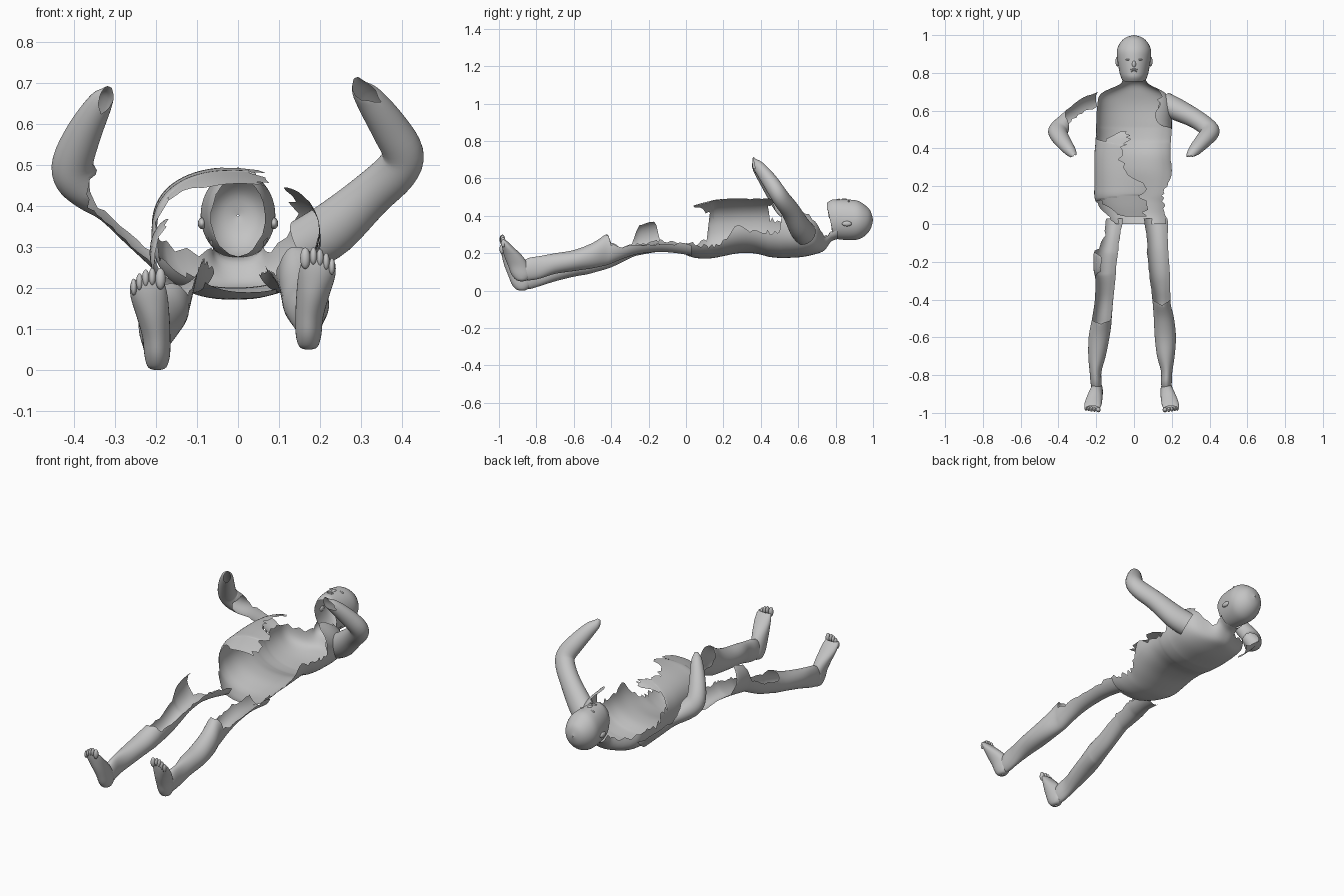
import bpy, bmesh, math, random
from mathutils import Vector

random.seed(4)
if "Cube" in bpy.data.objects:
    bpy.data.objects.remove(bpy.data.objects["Cube"])

grey = bpy.data.materials.new("plain grey")
grey.use_nodes = True
COLOUR = (0.55, 0.55, 0.55, 1)
grey.diffuse_color = COLOUR
grey.node_tree.nodes["Principled BSDF"].inputs["Base Color"].default_value = COLOUR


def finish(name, bm):
    mesh = bpy.data.meshes.new(name)
    bm.to_mesh(mesh)
    bm.free()
    mesh.materials.append(grey)
    mesh.shade_smooth()
    obj = bpy.data.objects.new(name, mesh)
    bpy.context.collection.objects.link(obj)
    return obj


def catmull(p0, p1, p2, p3, t):
    return 0.5 * (2 * p1 + (p2 - p0) * t + (2 * p0 - 5 * p1 + 4 * p2 - p3) * t * t
                  + (3 * p1 - p0 - 3 * p2 + p3) * t ** 3)


def loft(name, rings, start=90, axis=None, ref=(0, 0, 1), power=2.0, sides=48, steps=4, tear=6):
    """Skin rings (x, y, z, ru, rv, a0, a1); each ring covers only the angles a0 to a1."""
    dense = []
    n = len(rings)
    for i in range(n - 1):
        quad = [rings[max(i - 1, 0)], rings[i], rings[i + 1], rings[min(i + 2, n - 1)]]
        for s in range(steps + (i == n - 2)):
            t = s / steps
            ring = [catmull(*[q[k] for q in quad], t) for k in range(5)]
            for k in (5, 6):
                a = quad[1][k] * (1 - t) + quad[2][k] * t
                if start + 2 < a < start + 358:
                    a += random.uniform(-tear, tear)
                ring.append(a)
            dense.append(ring)
    bm = bmesh.new()
    rows = []
    for i, (x, y, z, ru, rv, a0, a1) in enumerate(dense):
        if axis:
            t = Vector(axis)
        else:
            a, b = dense[max(i - 1, 0)], dense[min(i + 1, len(dense) - 1)]
            t = (Vector(b[:3]) - Vector(a[:3])).normalized()
        u = t.cross(Vector(ref)).normalized()
        v = u.cross(t)
        row = []
        for j in range(sides + 1):
            th = math.radians(max(a0, min(a1, start + 360 * j / sides)))
            c, d = math.cos(th), math.sin(th)
            c = math.copysign(abs(c) ** (2 / power), c)
            d = math.copysign(abs(d) ** (2 / power), d)
            row.append(bm.verts.new(Vector((x, y, z)) + u * ru * c + v * rv * d))
        rows.append(row)
    for lo, hi in zip(rows, rows[1:]):
        for j in range(sides):
            bm.faces.new((lo[j], hi[j], hi[j + 1], lo[j + 1]))
    bmesh.ops.remove_doubles(bm, verts=bm.verts, dist=0.0003)
    bmesh.ops.delete(bm, geom=[e for e in bm.edges if not e.link_faces], context='EDGES')
    return finish(name, bm)


def span(y, x0, x1, zb, zt, a0=90, a1=450):
    """Ring across the body, given by its extents."""
    return ((x0 + x1) / 2, y, (zb + zt) / 2, (x1 - x0) / 2, (zt - zb) / 2, a0, a1)


def body(name, table, **kw):
    return loft(name, [span(*r) for r in table], axis=(0, 1, 0), **kw)


def blob(name, loc, size):
    bm = bmesh.new()
    bmesh.ops.create_uvsphere(bm, u_segments=16, v_segments=10, radius=1)
    for v in bm.verts:
        v.co = Vector(loc) + Vector([a * b for a, b in zip(v.co, size)])
    return finish(name, bm)


# Torso: back, torn belly on one side, torn chest on the other
body("torso", [
    (0.00, -.13, .18, .190, .42, 225, 342),
    (0.05, -.165, .18, .175, .45, 207, 336),
    (0.11, -.20, .18, .172, .47, 195, 328),
    (0.15, -.21, .18, .175, .485, 75, 328),
    (0.20, -.21, .19, .185, .49, 68, 334),
    (0.28, -.21, .20, .200, .495, 98, 362),
    (0.36, -.21, .195, .200, .495, 108, 352),
    (0.42, -.205, .195, .187, .495, 98, 354),
    (0.45, -.203, .198, .180, .49, 165, 354),
    (0.50, -.20, .20, .175, .48, 170, 357),
    (0.53, -.20, .20, .175, .47, 180, 414),
    (0.62, -.195, .20, .180, .45, 178, 415),
    (0.69, -.175, .17, .195, .41, 180, 400),
    (0.74, -.075, .08, .215, .36, 180, 365),
    (0.775, -.062, .062, .262, .37, 185, 355),
    (0.81, -.074, .074, .276, .40, 190, 350),
], start=65, power=2.3, sides=72)
body("belly_flap", [
    (0.04, -.17, .18, .18, .455, 78, 105),
    (0.09, -.19, .18, .18, .470, 72, 135),
    (0.15, -.21, .18, .175, .485, 75, 165),
], start=65, power=2.3, sides=72)
body("upper_belly_flap", [
    (0.42, -.205, .195, .187, .495, 98, 155),
    (0.46, -.20, .20, .178, .490, 95, 122),
    (0.49, -.20, .20, .175, .480, 97, 106),
], start=65, power=2.3, sides=72)

# Head, open at the throat
body("head", [
    (0.755, -.060, .060, .30, .470, 40, 140),
    (0.775, -.068, .068, .285, .484, -20, 200),
    (0.80, -.076, .076, .277, .488, -90, 270),
    (0.87, -.088, .088, .270, .487, -90, 270),
    (0.92, -.090, .090, .274, .480, -90, 270),
    (0.96, -.073, .073, .296, .455, -90, 270),
    (0.987, -.044, .044, .33, .425, -90, 270),
    (1.00, -.002, .002, .375, .38, -90, 270),
], start=-90)
for side, s in (("left", 1), ("right", -1)):
    blob(side + "_ear", (s * .088, .860, .358), (.010, .026, .014))
    blob(side + "_eye", (s * .030, .870, .478), (.014, .005, .006))
blob("nose", (0, .846, .484), (.011, .018, .010))
blob("upper_lip", (0, .818, .487), (.019, .005, .005))
blob("lower_lip", (0, .808, .486), (.016, .005, .005))

# Arms, bent up at the elbow and open at the wrist
FULL = (-120, 240)
loft("left_arm", [
    (.165, .635, .305, .066, .062, *FULL),
    (.23, .605, .345, .066, .058, *FULL),
    (.32, .56, .425, .055, .050, *FULL),
    (.385, .515, .485, .053, .047, *FULL),
    (.402, .485, .530, .050, .045, *FULL),
    (.370, .445, .590, .046, .041, *FULL),
    (.325, .395, .655, .036, .032, *FULL),
    (.300, .365, .685, .024, .022, -40, 200),
    (.289, .352, .710, .008, .010, 20, 140),
], start=-120, ref=(0, 1, 0))
loft("right_arm", [
    (-.165, .645, .295, .065, .060, -25, 65),
    (-.24, .62, .345, .050, .060, -25, 62),
    (-.31, .575, .400, .042, .054, -25, 62),
    (-.36, .535, .435, .048, .050, -50, 125),
    (-.395, .505, .470, .053, .047, *FULL),
    (-.402, .480, .510, .050, .045, *FULL),
    (-.375, .435, .580, .043, .039, *FULL),
    (-.340, .390, .645, .032, .030, *FULL),
    (-.323, .368, .670, .022, .020, -60, 180),
    (-.314, .358, .688, .008, .008, 0, 140),
], start=-120, ref=(0, 1, 0))

# Legs: whole below the knee, only the back of the thigh above it
body("left_leg", [
    (-.885, .150, .195, .06, .150),
    (-.84, .143, .200, .055, .175),
    (-.78, .143, .203, .065, .185),
    (-.70, .122, .215, .090, .200),
    (-.60, .110, .222, .105, .217),
    (-.50, .105, .212, .120, .255),
    (-.43, .100, .195, .135, .300),
    (-.40, .097, .193, .145, .310, 160, 375),
    (-.34, .090, .192, .170, .325, 190, 345),
    (-.26, .075, .194, .195, .345, 203, 338),
    (-.15, .062, .190, .207, .360, 208, 335),
    (-.06, .055, .185, .202, .370, 214, 335),
    (0.03, .040, .185, .188, .380, 217, 340),
])
body("right_leg", [
    (-.885, -.222, -.175, .01, .100),
    (-.84, -.230, -.172, .008, .125),
    (-.78, -.235, -.172, .025, .140),
    (-.70, -.242, -.150, .050, .155),
    (-.60, -.240, -.130, .075, .180),
    (-.53, -.228, -.120, .087, .210),
    (-.50, -.222, -.118, .095, .225, 165, 380),
    (-.40, -.207, -.110, .125, .265, 180, 365),
    (-.29, -.205, -.098, .178, .320, 175, 350),
    (-.25, -.213, -.093, .190, .355, 112, 345),
    (-.17, -.215, -.085, .205, .375, 110, 342),
    (-.13, -.205, -.080, .207, .375, 222, 342),
    (-.06, -.185, -.070, .203, .375, 242, 338),
    (0.03, -.180, -.050, .188, .380, 240, 330),
])


# Feet with toes pointing up
def foot(side, s, dx, dz):
    rings = [(s * (x + dx), y, z + dz, rx, ry, 0, 360) for x, y, z, rx, ry in (
        (.172, -.878, .050, .004, .006),
        (.172, -.878, .057, .022, .030),
        (.172, -.880, .085, .031, .052),
        (.174, -.895, .130, .034, .055),
        (.182, -.920, .180, .040, .050),
        (.191, -.948, .225, .045, .034),
        (.195, -.966, .255, .043, .021),
        (.196, -.975, .270, .036, .012))]
    loft(side + "_foot", rings, start=0, axis=(0, 0, 1), ref=(0, 1, 0), sides=32)
    for i, (x, z, r) in enumerate(((.164, .273, .0125), (.184, .278, .009), (.200, .274, .009),
                                   (.215, .265, .0085), (.229, .253, .008))):
        blob(f"{side}_toe_{i + 1}", (s * (x + dx), -.984 + .002 * i, z + dz), (r, .013, r * 1.3 + .010))


foot("left", 1, 0, 0)
foot("right", -1, .025, -.05)
